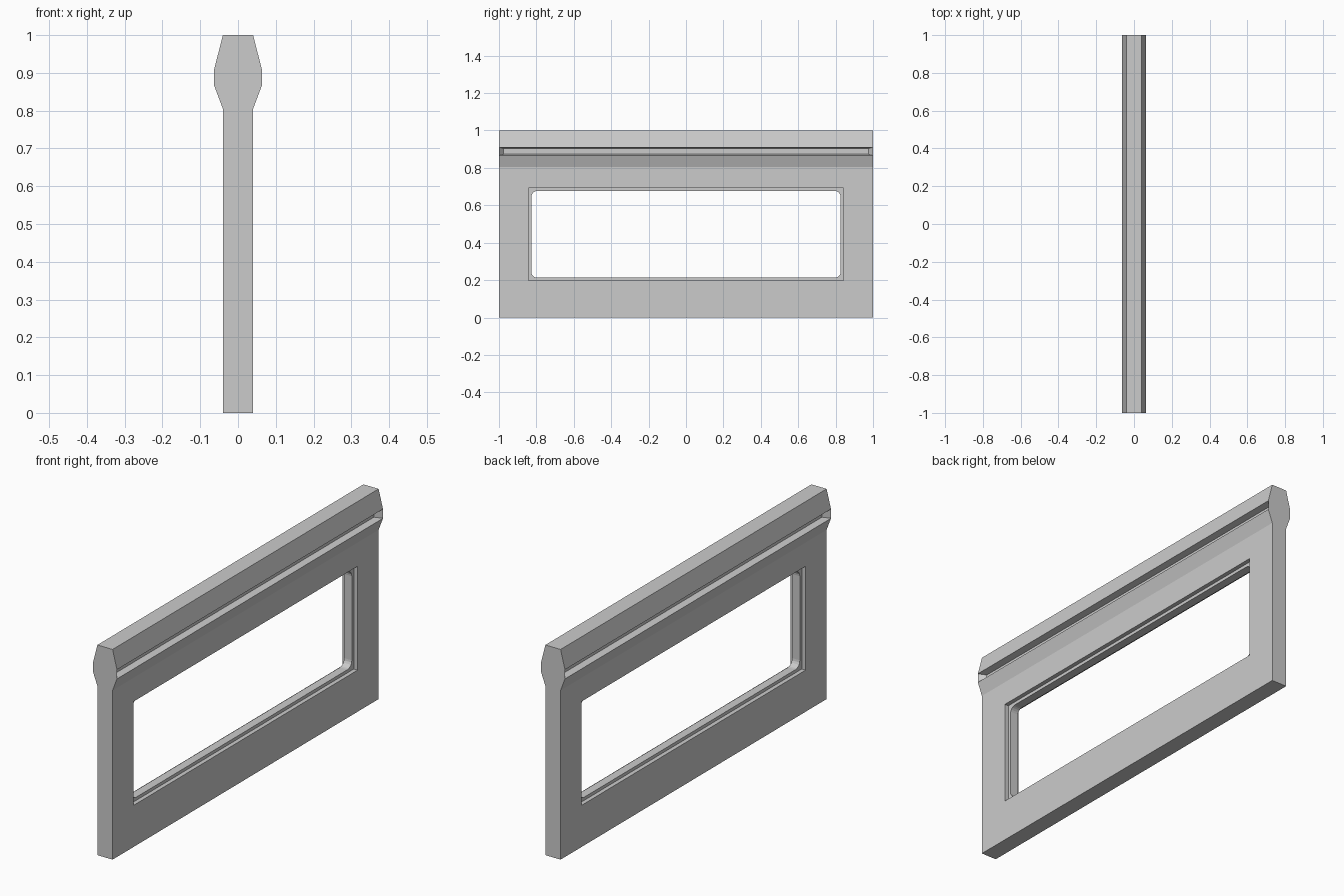
import bpy, bmesh, math

if "Cube" in bpy.data.objects:
    bpy.data.objects.remove(bpy.data.objects["Cube"])

HALF_LEN = 1.0
WIN_Y, WIN_Z0, WIN_Z1 = 0.842, 0.198, 0.692   # window opening in the wall
LIP, LIP_X, RADIUS = 0.015, 0.02, 0.032       # inner lip with rounded corners


def link(name, bm):
    mesh = bpy.data.meshes.new(name)
    bm.to_mesh(mesh)
    bm.free()
    ob = bpy.data.objects.new(name, mesh)
    bpy.context.collection.objects.link(ob)
    return ob


# Wall panel: mirrored end profile swept along y
half = [(0.04, 0), (0.04, 0.805), (0.063, 0.866), (0.063, 0.91), (0.04, 1.0)]
profile = half + [(-x, z) for x, z in reversed(half)]
bm = bmesh.new()
cap = bm.faces.new([bm.verts.new((x, -HALF_LEN, z)) for x, z in profile])
ext = bmesh.ops.extrude_face_region(bm, geom=[cap])["geom"]
bmesh.ops.translate(bm, vec=(0, 2 * HALF_LEN, 0),
                    verts=[g for g in ext if isinstance(g, bmesh.types.BMVert)])
bmesh.ops.recalc_face_normals(bm, faces=bm.faces)

# Tapered groove sunk into the bulge on both sides
sides = [f for f in bm.faces
         if abs(f.normal.x) > 0.99 and f.calc_center_median().z > 0.85]
bmesh.ops.inset_individual(bm, faces=sides, thickness=0.01, depth=0)
for f in sides:
    s = math.copysign(1, f.normal.x)
    for v in f.verts:
        v.co.x = s * 0.033
        v.co.y = math.copysign(0.975, v.co.y)
wall = link("wall_panel", bm)

# Window opening cut through the wall
bm = bmesh.new()
bmesh.ops.create_cube(bm, size=1)
bmesh.ops.scale(bm, vec=(0.3, 2 * WIN_Y, WIN_Z1 - WIN_Z0), verts=bm.verts)
bmesh.ops.translate(bm, vec=(0, 0, (WIN_Z0 + WIN_Z1) / 2), verts=bm.verts)
cutter = link("window_cutter", bm)
cutter.hide_render = True
mod = wall.modifiers.new("window", "BOOLEAN")
mod.object = cutter
mod.solver = "EXACT"
bpy.context.view_layer.objects.active = wall
bpy.ops.object.modifier_apply(modifier="window")
bpy.data.objects.remove(cutter)


# Window lip: thin ring, square outside and rounded inside
def rounded_rect(y, z0, z1, r, steps=5):
    pts = []
    corners = [(y - r, z1 - r), (-y + r, z1 - r), (-y + r, z0 + r), (y - r, z0 + r)]
    for i, (cy, cz) in enumerate(corners):
        for k in range(steps + 1):
            a = math.pi / 2 * (i + k / steps)
            pts.append((cy + r * math.cos(a), cz + r * math.sin(a)))
    return pts


outer = [(WIN_Y, WIN_Z1), (-WIN_Y, WIN_Z1), (-WIN_Y, WIN_Z0), (WIN_Y, WIN_Z0)]
inner = rounded_rect(WIN_Y - LIP, WIN_Z0 + LIP, WIN_Z1 - LIP, RADIUS)
curve = bpy.data.curves.new("window_lip", "CURVE")
curve.dimensions = "2D"
curve.fill_mode = "BOTH"
curve.extrude = LIP_X
for pts in (outer, inner):
    sp = curve.splines.new("POLY")
    sp.points.add(len(pts) - 1)
    for p, (y, z) in zip(sp.points, pts):
        p.co = (y, z, 0, 1)
    sp.use_cyclic_u = True
lip = bpy.data.objects.new("window_lip", curve)
bpy.context.collection.objects.link(lip)
lip.rotation_euler = (math.pi / 2, 0, math.pi / 2)
bpy.ops.object.select_all(action="DESELECT")
lip.select_set(True)
bpy.context.view_layer.objects.active = lip
bpy.ops.object.convert(target="MESH")
bpy.ops.object.shade_flat()
